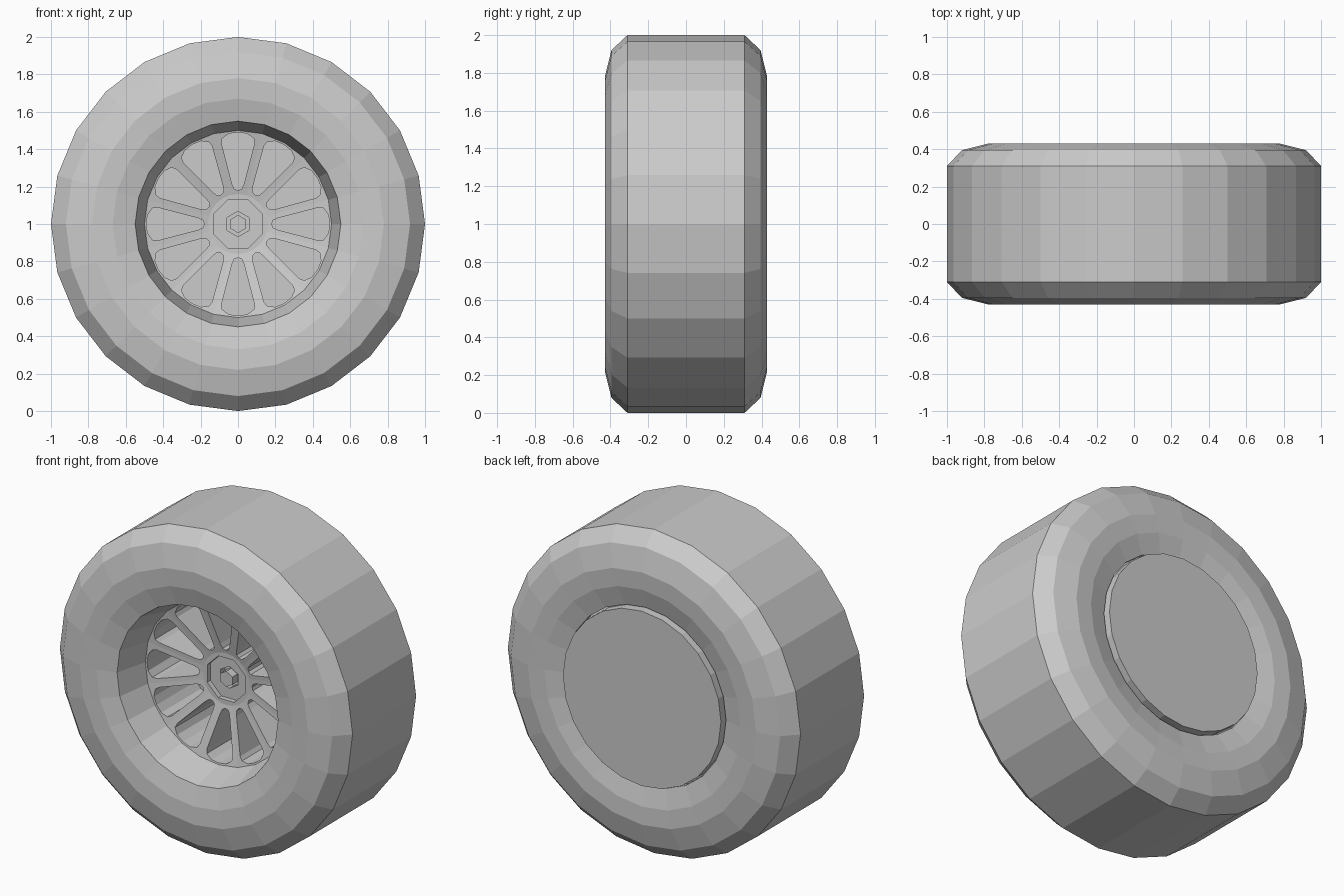
import bpy, bmesh, math
from mathutils import Matrix, Vector

cube = bpy.data.objects.get("Cube")
if cube:
    bpy.data.objects.remove(cube, do_unlink=True)

SIDES = 24
CENTRE = Vector((0, 0, 1))

grey = bpy.data.materials.new("light_grey")
grey.use_nodes = True
grey.diffuse_color = (0.6, 0.6, 0.6, 1)
grey.node_tree.nodes["Principled BSDF"].inputs["Base Color"].default_value = (0.6, 0.6, 0.6, 1)


def finish(name, bm):
    bmesh.ops.remove_doubles(bm, verts=bm.verts, dist=1e-5)
    bmesh.ops.recalc_face_normals(bm, faces=bm.faces)
    mesh = bpy.data.meshes.new(name)
    bm.to_mesh(mesh)
    bm.free()
    mesh.materials.append(grey)
    obj = bpy.data.objects.new(name, mesh)
    obj.location = CENTRE
    bpy.context.collection.objects.link(obj)
    return obj


def lathe(name, profile, closed):
    """Spin (radius, y) points around the axle."""
    bm = bmesh.new()
    verts = [bm.verts.new((0, y, r)) for r, y in profile]
    edges = [bm.edges.new(p) for p in zip(verts, verts[1:])]
    if closed:
        edges.append(bm.edges.new((verts[-1], verts[0])))
    bmesh.ops.spin(bm, geom=verts + edges, axis=(0, 1, 0), cent=(0, 0, 0),
                   steps=SIDES, angle=math.tau, use_merge=True)
    return finish(name, bm)


def add_prism(bm, outline, front, back):
    """Extrude an (x, z) outline along y."""
    face = bm.faces.new([bm.verts.new((x, front, z)) for x, z in outline])
    out = bmesh.ops.extrude_face_region(bm, geom=[face])["geom"]
    moved = [v for v in out if isinstance(v, bmesh.types.BMVert)]
    bmesh.ops.translate(bm, verts=moved, vec=(0, back - front, 0))
    return list(face.verts) + moved


def polygon(radius, sides, turn=0.0):
    return [(radius * math.sin(math.tau * (i + turn) / sides),
             radius * math.cos(math.tau * (i + turn) / sides)) for i in range(sides)]


def cut(target, cutter):
    cutter.hide_render = True
    mod = target.modifiers.new("cut", "BOOLEAN")
    mod.operation = "DIFFERENCE"
    mod.solver = "EXACT"
    mod.object = cutter
    bpy.context.view_layer.update()
    graph = bpy.context.evaluated_depsgraph_get()
    mesh = bpy.data.meshes.new_from_object(target.evaluated_get(graph))
    target.modifiers.clear()
    target.data = mesh
    bpy.data.objects.remove(cutter, do_unlink=True)


# Tyre: flat tread with rounded shoulders and sidewalls, mirrored front to back
half = [(1.0, 0.31), (0.92, 0.395), (0.78, 0.43), (0.67, 0.425), (0.55, 0.395)]
lathe("tyre", [(r, -y) for r, y in reversed(half)] + half, True)

# Rim: tapered barrel, dished spoke face and flat back cover
rim = lathe("rim", [(0, -0.115), (0.16, -0.115), (0.5, -0.19), (0.55, -0.395),
                    (0.565, -0.38), (0.565, 0.36), (0.54, 0.37), (0.54, 0.43), (0, 0.43)], False)

# Twelve rounded windows between the spokes
side = [(0.02, 0.187), (0.032, 0.215), (0.088, 0.43), (0.085, 0.457), (0.05, 0.483)]
outline = [(0, 0.18)] + side + [(0, 0.49)] + [(-x, z) for x, z in reversed(side)]
bm = bmesh.new()
for i in range(12):
    verts = add_prism(bm, outline, -0.3, 0.2)
    bmesh.ops.rotate(bm, verts=verts, cent=(0, 0, 0),
                     matrix=Matrix.Rotation(math.tau * i / 12, 3, "Y"))
cut(rim, finish("window_cutter", bm))

# Hub recess and socket
for sides, radius, turn, depth in ((8, 0.14, 0.5, -0.085), (6, 0.068, 0, -0.045)):
    bm = bmesh.new()
    add_prism(bm, polygon(radius, sides, turn), -0.3, depth)
    cut(rim, finish("hub_cutter", bm))

# Hexagonal axle nut
bm = bmesh.new()
add_prism(bm, polygon(0.048, 6), -0.115, 0.0)
finish("axle_nut", bm)
